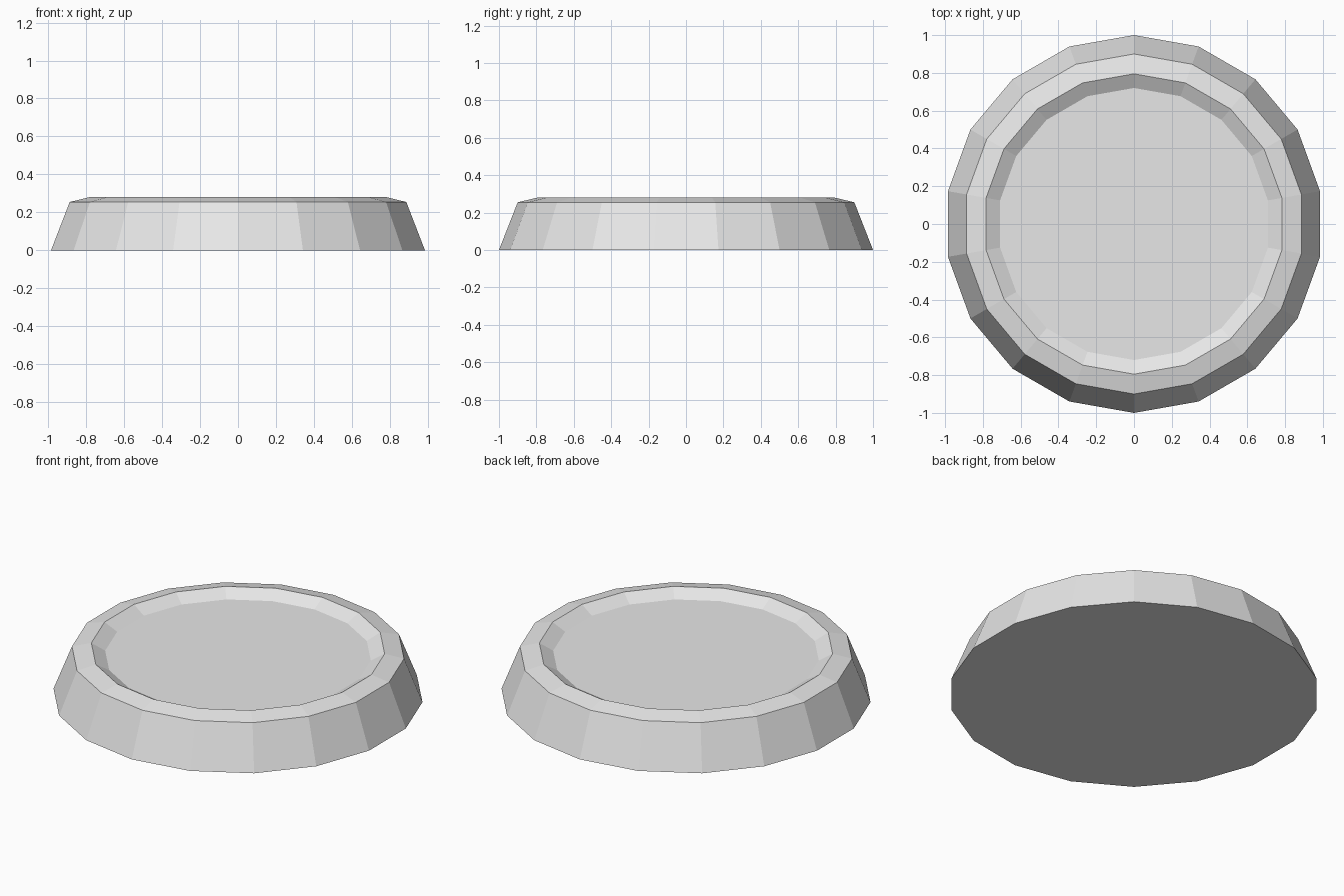
import bpy, bmesh, math

cube = bpy.data.objects.get("Cube")
if cube:
    bpy.data.objects.remove(cube, do_unlink=True)

SIDES = 18
# radius and height of each ring, from the base edge over the rim to the floor
PROFILE = [(1.0, 0.0), (0.9, 0.255), (0.795, 0.28), (0.72, 0.237)]

# plain grey material
grey = bpy.data.materials.new("light_grey")
grey.use_nodes = True
colour = (0.8, 0.8, 0.8, 1.0)
grey.diffuse_color = colour
grey.node_tree.nodes["Principled BSDF"].inputs["Base Color"].default_value = colour


def ring(bm, radius, height):
    """One polygon ring with a corner on the y axis."""
    verts = []
    for i in range(SIDES):
        a = math.pi / 2 + math.tau * i / SIDES
        verts.append(bm.verts.new((radius * math.cos(a), radius * math.sin(a), height)))
    return verts


# shallow dish: sloped wall, bevelled rim, sunken floor, closed base
bm = bmesh.new()
rings = [ring(bm, r, z) for r, z in PROFILE]
for low, high in zip(rings, rings[1:]):
    for i in range(SIDES):
        j = (i + 1) % SIDES
        bm.faces.new((low[i], low[j], high[j], high[i]))
bm.faces.new(rings[-1])
bm.faces.new(reversed(rings[0]))
bmesh.ops.recalc_face_normals(bm, faces=bm.faces)

mesh = bpy.data.meshes.new("round_dish")
bm.to_mesh(mesh)
bm.free()
mesh.materials.append(grey)
dish = bpy.data.objects.new("round_dish", mesh)
bpy.context.collection.objects.link(dish)
